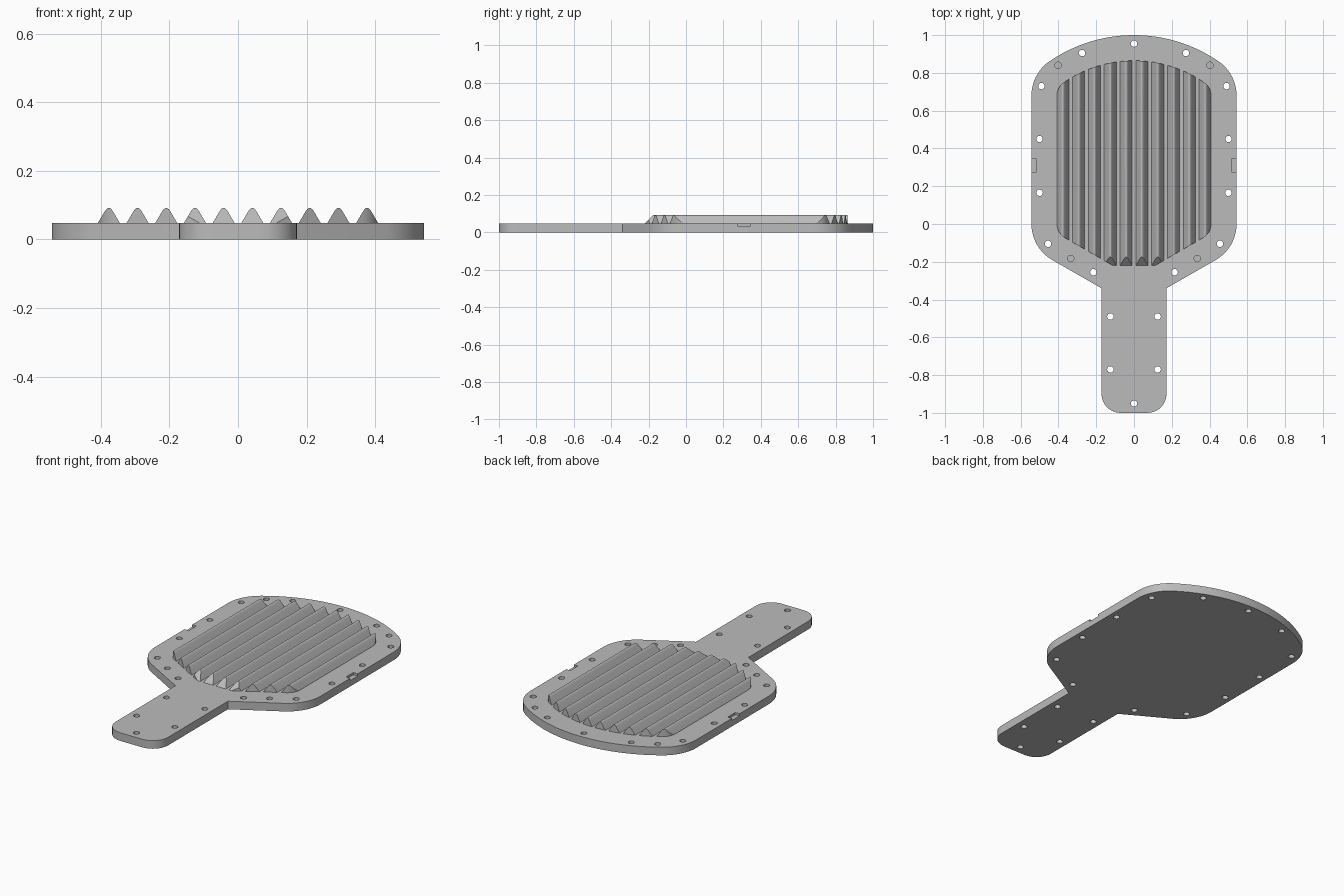
import bpy, bmesh, math
from mathutils import Vector, Matrix

cube = bpy.data.objects.get("Cube")
if cube:
    bpy.data.objects.remove(cube, do_unlink=True)

THICK = 0.048
PEAK = 0.092

grey = bpy.data.materials.new("plain_grey")
grey.use_nodes = True
colour = (0.5, 0.5, 0.5, 1)
grey.diffuse_color = colour
grey.node_tree.nodes["Principled BSDF"].inputs["Base Color"].default_value = colour


def make(name, bm):
    bmesh.ops.recalc_face_normals(bm, faces=bm.faces)
    mesh = bpy.data.meshes.new(name)
    bm.to_mesh(mesh)
    bm.free()
    mesh.materials.append(grey)
    obj = bpy.data.objects.new(name, mesh)
    bpy.context.collection.objects.link(obj)
    return obj


def prism(bm, points, offset):
    """Close a 3D outline and sweep it along the offset."""
    face = bm.faces.new([bm.verts.new(p) for p in points])
    swept = bmesh.ops.extrude_face_region(bm, geom=[face])["geom"]
    verts = [v for v in swept if isinstance(v, bmesh.types.BMVert)]
    bmesh.ops.translate(bm, verts=verts, vec=offset)


def arc(cx, cy, r, start, end, steps):
    angles = [math.radians(start + (end - start) * i / steps) for i in range(steps + 1)]
    return [(cx + r * math.cos(a), cy + r * math.sin(a)) for a in angles]


def head_side(inset):
    """Right half of the head, from the lower slope up to the crown."""
    cx, r = 0.323, 0.22 - inset
    meet = math.degrees(math.acos(cx / 0.57))
    side = arc(cx, 0, r, -60, 0, 10) + arc(cx, 0.68, r, 0, meet, 10)
    return side + arc(0, 0.21, 0.79 - inset, meet, 90, 16)[1:]


def mirrored(half, z):
    """Half outline ending on the centre line, completed on the other side."""
    full = half + [(-x, y) for x, y in reversed(half[:-1])]
    return [(x, y, z) for x, y in full]


def boolean(obj, cutter, operation):
    cutter.hide_render = True
    mod = obj.modifiers.new("cut", "BOOLEAN")
    mod.operation = operation
    mod.solver = "EXACT"
    mod.object = cutter
    graph = bpy.context.evaluated_depsgraph_get()
    mesh = bpy.data.meshes.new_from_object(obj.evaluated_get(graph))
    obj.modifiers.clear()
    obj.data = mesh
    bpy.data.objects.remove(cutter, do_unlink=True)


# Paddle plate: handle and head in one outline
handle = arc(0.172 - 0.1, -0.9, 0.1, -90, 0, 8) + [(0.172, -0.34)]
bm = bmesh.new()
prism(bm, mirrored(handle + head_side(0), 0), (0, 0, THICK))
plate = make("paddle_plate", bm)

# Screw holes, blind holes and side notches
through = [(0.275, 0.905), (0.49, 0.73), (0.5, 0.45), (0.5, 0.165),
           (0.455, -0.105), (0.215, -0.255), (0.125, -0.49), (0.125, -0.77)]
blind = [(0.402, 0.84), (0.335, -0.183)]
holes = [(0, 0.955, -0.05), (0, -0.95, -0.05)]
for s in (-1, 1):
    holes += [(s * x, y, -0.05) for x, y in through]
    holes += [(s * x, y, 0.03) for x, y in blind]
bm = bmesh.new()
for x, y, bottom in holes:
    prism(bm, [(px, py, bottom) for px, py in arc(x, y, 0.017, 0, 345, 23)], (0, 0, 0.2))
for s in (-1, 1):
    at = Matrix.Translation((s * 0.565, 0.31, 0.085)) @ Matrix.Diagonal((0.1, 0.07, 0.1, 1))
    bmesh.ops.create_cube(bm, size=1, matrix=at)
boolean(plate, make("hole_cutter", bm), "DIFFERENCE")

# Ten rounded ridges running along the head
half = [(0.032, THICK - 0.006), (0.032, THICK), (0.011, 0.0835),
        (0.008, 0.0875), (0.004, 0.091), (0, PEAK)]
bm = bmesh.new()
for i in range(10):
    x0 = (i - 4.5) * 0.0837
    section = [(x0 + x, -0.4, z) for x, _, z in
               [(p[0], 0, p[1]) for p in half] + [(-p[0], 0, p[1]) for p in half[-2::-1]]]
    prism(bm, section, (0, 1.5, 0))
ridges = make("washboard_ridges", bm)

# Trim the ridges to the inset head outline with a sloped lower end
bm = bmesh.new()
prism(bm, mirrored([(0.112, -0.22)] + head_side(0.135), 0.01), (0, 0, 0.15))
cut = bmesh.ops.bisect_plane(
    bm, geom=bm.verts[:] + bm.edges[:] + bm.faces[:], plane_co=(0, -0.22, THICK),
    plane_no=Vector((0, THICK - PEAK, 0.045)), clear_outer=True)
bmesh.ops.holes_fill(bm, edges=[e for e in bm.edges if e.is_boundary])
boolean(ridges, make("trim_shape", bm), "INTERSECT")

for obj in (plate, ridges):
    bpy.ops.object.select_all(action="DESELECT")
    obj.select_set(True)
    bpy.context.view_layer.objects.active = obj
    bpy.ops.object.shade_smooth_by_angle(angle=math.radians(25))
